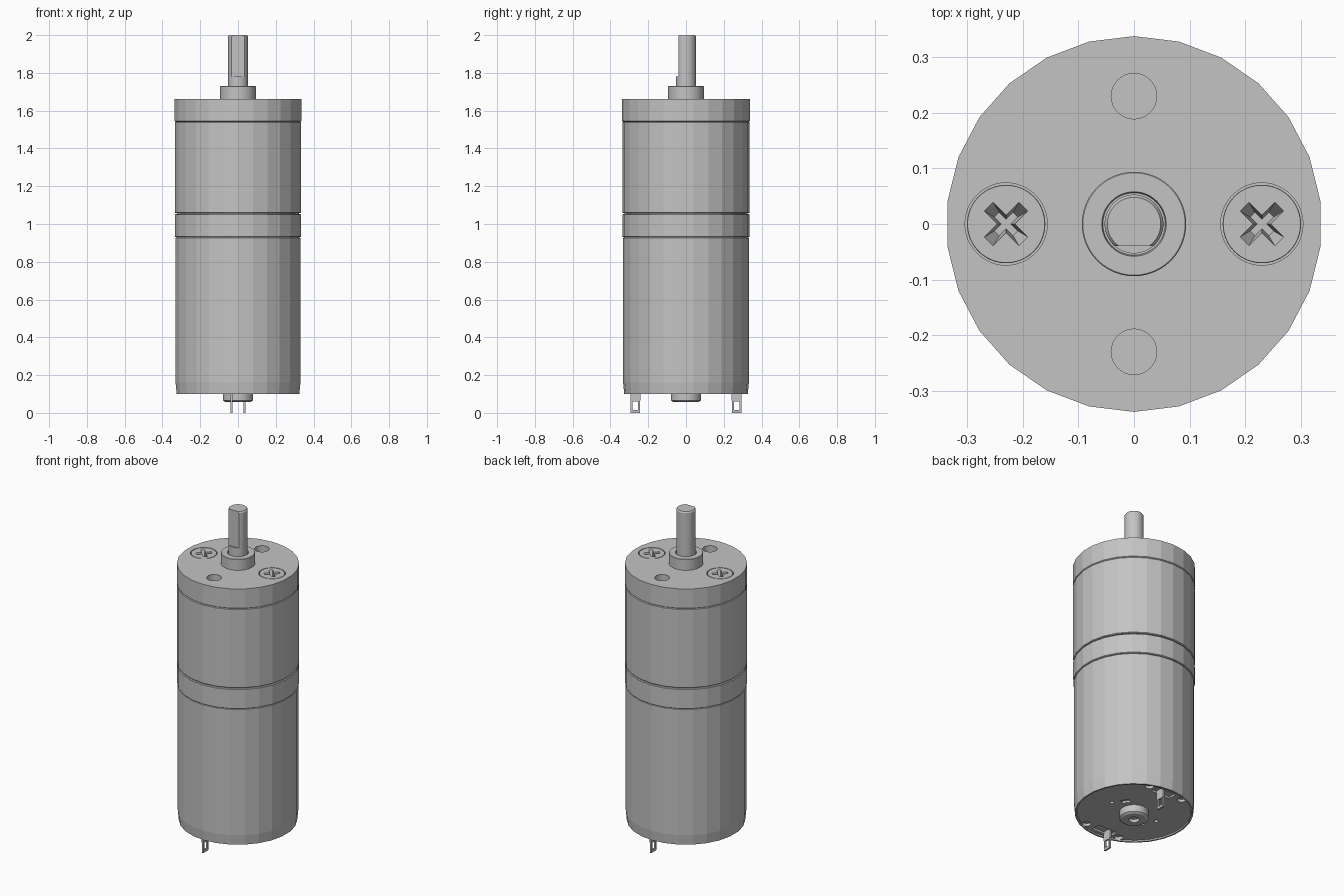
import bpy, bmesh, math
from mathutils import Matrix

if "Cube" in bpy.data.objects:
    bpy.data.objects.remove(bpy.data.objects["Cube"])

metal = bpy.data.materials.new("grey metal")
metal.use_nodes = True
GREY = (0.55, 0.55, 0.55, 1)
metal.diffuse_color = GREY
metal.node_tree.nodes["Principled BSDF"].inputs["Base Color"].default_value = GREY

SIDES = 26    # coarse facets of the main housing
ROUND = 48    # finer facets of the small turned parts


def finish(name, bm):
    """Turn a bmesh into an object with outward normals."""
    bmesh.ops.recalc_face_normals(bm, faces=bm.faces)
    mesh = bpy.data.meshes.new(name)
    bm.to_mesh(mesh)
    bm.free()
    mesh.materials.append(metal)
    obj = bpy.data.objects.new(name, mesh)
    bpy.context.collection.objects.link(obj)
    return obj


def lathe(name, profile, sides=ROUND, at=(0, 0)):
    """Closed solid from (radius, z) points, capped at both ends."""
    bm = bmesh.new()
    rings = []
    for r, z in profile:
        angles = [math.pi / 2 + math.tau * i / sides for i in range(sides)]
        rings.append([bm.verts.new((at[0] + r * math.cos(a), at[1] + r * math.sin(a), z))
                      for a in angles])
    for low, high in zip(rings, rings[1:]):
        for i in range(sides):
            j = (i + 1) % sides
            bm.faces.new((low[i], low[j], high[j], high[i]))
    bm.faces.new(rings[0])
    bm.faces.new(rings[-1])
    return finish(name, bm)


def box(name, center, size, turn=0, taper=1):
    """Box turned about z; taper shrinks the bottom face."""
    bm = bmesh.new()
    bmesh.ops.create_cube(bm, size=1)
    for v in bm.verts:
        if v.co.z < 0:
            v.co.x *= taper
            v.co.y *= taper
    bm.transform(Matrix.Translation(center) @ Matrix.Rotation(turn, 4, "Z")
                 @ Matrix.Diagonal((*size, 1)))
    return finish(name, bm)


def cut(obj, cutters):
    """Subtract each cutter, bake the result and delete the cutter."""
    for cutter in cutters:
        mod = obj.modifiers.new("cut", "BOOLEAN")
        mod.operation = "DIFFERENCE"
        mod.solver = "EXACT"
        mod.object = cutter
        depsgraph = bpy.context.evaluated_depsgraph_get()
        baked = bpy.data.meshes.new_from_object(obj.evaluated_get(depsgraph))
        obj.modifiers.clear()
        obj.data = baked
        bpy.data.objects.remove(cutter)


def section(name, r, z0, z1, bevel=0.004):
    """Housing section with small chamfers that read as seams."""
    return lathe(name, [(r - bevel, z0), (r, z0 + bevel), (r, z1 - bevel), (r - bevel, z1)], SIDES)


# Motor can with a tapered foot and a recessed end plate
can = lathe("motor_can", [(0.30, 0.108), (0.315, 0.108), (0.317, 0.10), (0.327, 0.10),
                          (0.333, 0.16), (0.333, 0.926), (0.328, 0.93)], SIDES)

# End plate holes, vents and terminal pockets
cutters = []
for s in (-1, 1):
    for x in (-0.115, 0.115):
        cutters.append(lathe("rivet_hole", [(0.024, 0.08), (0.024, 0.125)], 24, (x, 0.27 * s)))
    cutters.append(lathe("small_hole", [(0.012, 0.08), (0.012, 0.13)], 16, (0.16 * s, 0)))
    cutters.append(box("terminal_pocket", (0.01 * s, 0.265 * s, 0.105), (0.13, 0.055, 0.03)))
    cutters.append(box("vent", (0.11 * s, 0.06 * s, 0.105), (0.03, 0.05, 0.03), s * 0.6))
cut(can, cutters)

# Gearbox stack
section("gearbox_back_plate", 0.337, 0.93, 1.053)
section("gearbox_ring", 0.337, 1.057, 1.541)
lathe("seam_core", [(0.325, 0.92), (0.325, 1.06)], SIDES)
cover = lathe("front_cover", [(0.333, 1.541), (0.338, 1.545), (0.338, 1.663)], SIDES)

# Mounting holes and screw seats in the cover
cutters = []
for s in (-1, 1):
    cutters.append(lathe("mount_hole", [(0.041, 1.57), (0.041, 1.70)], 32, (0, 0.23 * s)))
    cutters.append(lathe("screw_seat", [(0.074, 1.59), (0.074, 1.70)], ROUND, (0.23 * s, 0)))
cut(cover, cutters)

# Cross-head screws
for side, x in (("right", -0.23), ("left", 0.23)):
    screw = lathe(side + "_screw", [(0.0705, 1.58), (0.0705, 1.661), (0.0695, 1.663)], ROUND, (x, 0))
    cut(screw, [box("cross_arm", (x, 0, 1.643), (0.095, 0.024, 0.056), turn, 0.5)
                for turn in (math.pi / 4, -math.pi / 4)]
        + [box("cross_centre", (x, 0, 1.645), (0.036, 0.036, 0.052), 0, 0.3)])

# Shaft collar and D-cut output shaft
lathe("shaft_collar", [(0.094, 1.65), (0.094, 1.728), (0.092, 1.73), (0.058, 1.73), (0.056, 1.72)])
shaft = lathe("output_shaft", [(0.053, 1.66), (0.053, 1.992), (0.048, 2.0)])
cut(shaft, [box("shaft_flat", (0, -0.09, 1.93), (0.2, 0.1, 0.3))])

# Rear bearing boss with a dimple
lathe("rear_boss", [(0.025, 0.075), (0.03, 0.058), (0.068, 0.058), (0.08, 0.066), (0.08, 0.12)])

# Solder terminals, one per side by half-turn symmetry
for side, s in (("front", -1), ("back", 1)):
    x, y = 0.034 * s, 0.268 * s
    terminal = box(side + "_terminal", (x, y, 0.06), (0.01, 0.054, 0.12))
    cut(terminal, [box("eyelet", (x, y, 0.038), (0.05, 0.028, 0.044))]
        + [box("shoulder", (x, y + t * 0.035, 0.03), (0.05, 0.02, 0.07)) for t in (-1, 1)])
